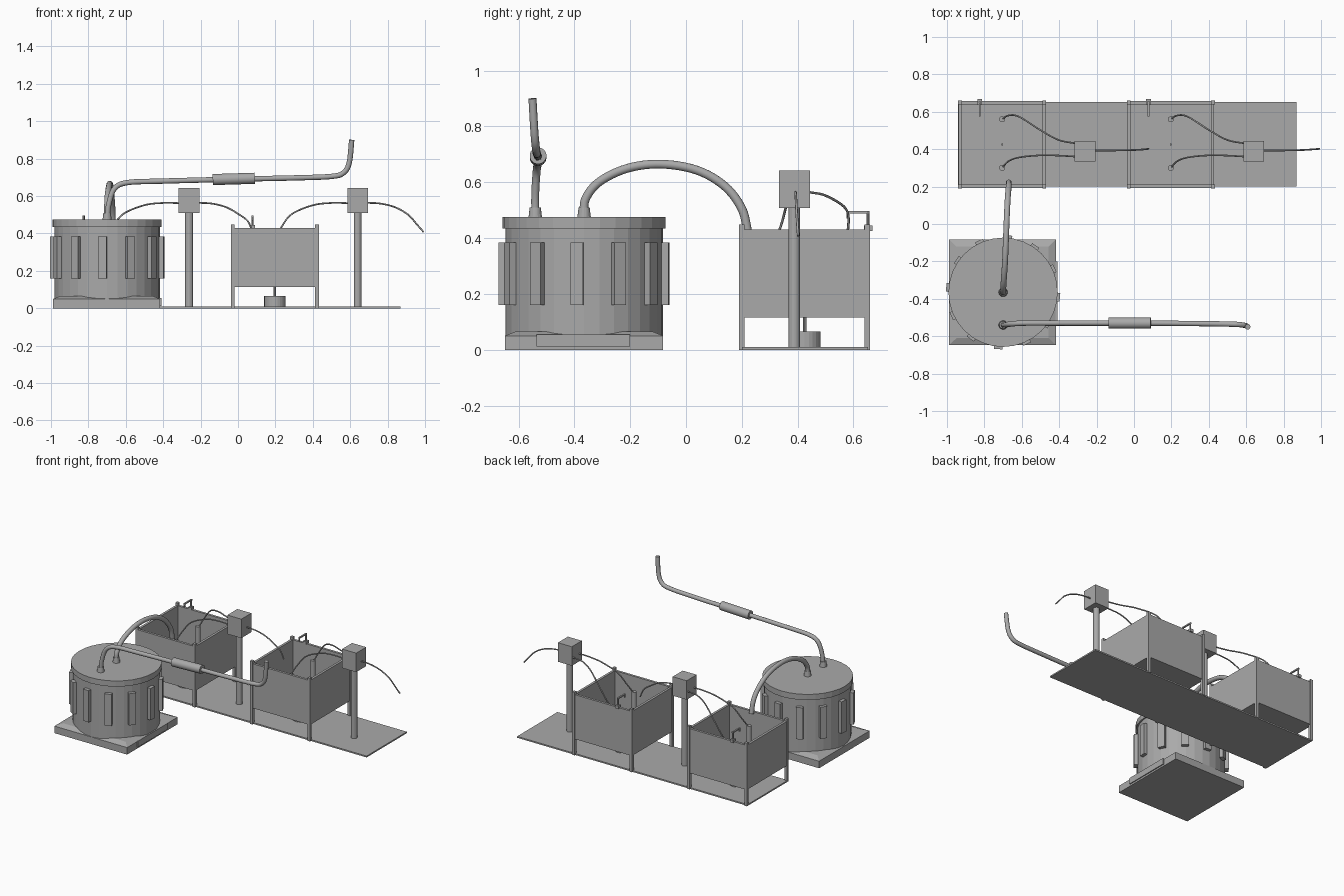
import bpy, bmesh, math
from mathutils import Vector

if "Cube" in bpy.data.objects:
    bpy.data.objects.remove(bpy.data.objects["Cube"])

grey = bpy.data.materials.new("plain grey")
grey.diffuse_color = (0.4, 0.4, 0.4, 1)
grey.use_nodes = True
grey.node_tree.nodes["Principled BSDF"].inputs["Base Color"].default_value = grey.diffuse_color


def finish(name, bm, smooth=False):
    me = bpy.data.meshes.new(name)
    bmesh.ops.recalc_face_normals(bm, faces=bm.faces)
    bm.to_mesh(me)
    bm.free()
    for p in me.polygons:
        p.use_smooth = smooth and len(p.vertices) == 4
    me.materials.append(grey)
    ob = bpy.data.objects.new(name, me)
    bpy.context.collection.objects.link(ob)
    return ob


def box(name, x0, x1, y0, y1, z0, z1):
    bm = bmesh.new()
    bmesh.ops.create_cube(bm, size=1)
    for v in bm.verts:
        v.co = ((x0, x1)[v.co.x > 0], (y0, y1)[v.co.y > 0], (z0, z1)[v.co.z > 0])
    return finish(name, bm)


def cyl(name, x, y, z0, z1, r, n=16, r2=None):
    bm = bmesh.new()
    bmesh.ops.create_cone(bm, cap_ends=True, segments=n, radius1=r,
                          radius2=r if r2 is None else r2, depth=z1 - z0)
    bmesh.ops.translate(bm, verts=bm.verts, vec=(x, y, (z0 + z1) / 2))
    return finish(name, bm)


def tube(name, pts, r, n=12, steps=6):
    """Round tube swept along a smooth path through the points."""
    P = [Vector(p) for p in pts]
    P = [2 * P[0] - P[1]] + P + [2 * P[-1] - P[-2]]
    path = []
    for i in range(1, len(P) - 2):
        a, b, c, d = P[i - 1:i + 3]
        for k in range(steps):
            t = k / steps
            path.append(0.5 * (2 * b + (c - a) * t + (2 * a - 5 * b + 4 * c - d) * t * t
                               + (3 * b - a - 3 * c + d) * t ** 3))
    path.append(P[-2])
    bm = bmesh.new()
    rings, side = [], None
    for i, p in enumerate(path):
        t = (path[min(i + 1, len(path) - 1)] - path[max(i - 1, 0)]).normalized()
        side = t.orthogonal() if side is None else side - t * side.dot(t)
        side.normalize()
        up = t.cross(side)
        rings.append([bm.verts.new(p + r * (math.cos(a) * side + math.sin(a) * up))
                      for a in (2 * math.pi * k / n for k in range(n))])
    for A, B in zip(rings, rings[1:]):
        for k in range(n):
            bm.faces.new((A[k], A[(k + 1) % n], B[(k + 1) % n], B[k]))
    bm.faces.new(rings[0])
    bm.faces.new(rings[-1])
    return finish(name, bm, True)


# large round vessel on a square base
CX, CY = -0.70, -0.365
box("vessel_base", -0.988, -0.417, -0.648, -0.082, 0, 0.05)
cap = box("vessel_base_slope", -0.988, -0.417, -0.648, -0.082, 0.05, 0.066)
for v in cap.data.vertices:
    if v.co.z > 0.06:
        v.co.x = CX + (v.co.x - CX) * 0.86
        v.co.y = CY + (v.co.y - CY) * 0.86
box("base_panel", -0.42, -0.41, -0.535, -0.2, 0.012, 0.055)
cyl("vessel_body", CX, CY, 0.05, 0.44, 0.282, 32)
cyl("vessel_lid", CX, CY, 0.435, 0.475, 0.292, 32)
for i in range(12):
    rib = box("vessel_rib", 0.262, 0.305, -0.023, 0.023, 0.16, 0.385)
    rib.location = (CX, CY, 0)
    rib.rotation_euler.z = math.radians(-5 + 30 * i)

# pipes leaving the lid
cyl("pipe_collar", CX, CY, 0.475, 0.51, 0.024, 16, 0.02)
cyl("pipe_collar", CX, -0.54, 0.475, 0.51, 0.024, 16, 0.02)
tube("transfer_pipe", [(-0.70, CY, 0.48), (-0.70, -0.36, 0.54), (-0.697, -0.31, 0.602),
                       (-0.69, -0.21, 0.65), (-0.685, -0.09, 0.665), (-0.68, 0.04, 0.643),
                       (-0.675, 0.14, 0.585), (-0.67, 0.2, 0.505), (-0.67, 0.222, 0.42)], 0.016)
tube("vent_pipe", [(-0.70, -0.54, 0.48), (-0.69, -0.54, 0.56), (-0.66, -0.535, 0.64),
                   (-0.59, -0.53, 0.672), (-0.4, -0.53, 0.68), (-0.02, -0.53, 0.69),
                   (0.3, -0.532, 0.697), (0.5, -0.535, 0.705), (0.565, -0.538, 0.725),
                   (0.595, -0.543, 0.78), (0.608, -0.55, 0.9)], 0.0145)
tube("inline_filter", [(-0.135, -0.53, 0.688), (0.09, -0.53, 0.695)], 0.03, 20, 1)

# long ground plate
box("ground_plate", -0.94, 0.87, 0.2, 0.652, 0, 0.01)

# two identical tank stations
for X in (-0.705, 0.197):
    x0, x1, y0, y1 = X - 0.235, X + 0.235, 0.19, 0.66
    # open tank: floor, four walls, four corner posts
    box("tank_floor", x0 + .004, x1 - .004, y0 + .004, y1 - .004, 0.115, 0.13)
    for a, b in ((x0 + .003, x0 + .02), (x1 - .02, x1 - .003)):
        box("tank_side_wall", a, b, y0 + .003, y1 - .003, 0.115, 0.43)
    for a, b in ((y0 + .003, y0 + .02), (y1 - .02, y1 - .003)):
        box("tank_end_wall", x0 + .02, x1 - .02, a, b, 0.115, 0.43)
    for px in (x0, x1 - .02):
        for py in (y0, y1 - .02):
            box("corner_post", px, px + .02, py, py + .02, 0, 0.448)
    # stirrer motor and shaft under the tank
    cyl("stirrer_motor", X, 0.425, 0.01, 0.066, 0.057, 24)
    cyl("stirrer_shaft", X, 0.425, 0.06, 0.17, 0.006, 8)
    # level sensor arm on the back wall
    sx = X - 0.12
    box("sensor_clamp", sx - .013, sx + .013, 0.637, 0.668, 0.425, 0.445)
    cyl("sensor_post", sx, 0.652, 0.43, 0.495, 0.006, 8)
    box("sensor_arm", sx - .005, sx + .005, 0.575, 0.658, 0.488, 0.497)
    box("sensor_tip", sx - .004, sx + .004, 0.575, 0.582, 0.47, 0.49)
    # control box on a pole
    bx = X + 0.443
    cyl("pole", bx, 0.388, 0.01, 0.515, 0.021)
    box("box_bottom", bx - .055, bx + .055, 0.333, 0.445, 0.508, 0.53)
    box("control_box", bx - .055, bx + .055, 0.333, 0.445, 0.53, 0.643)
    # standing pipes in the tank with hoses to the box
    for fy, path in ((0.56, (0.58, 0.574, 0.505, 0.45, 0.43)),
                     (0.30, (0.335, 0.356, 0.367, 0.366, 0.36))):
        cyl("dip_pipe", X, fy, 0.13, 0.375, 0.016)
        steps = zip((0.033, 0.09, 0.2, 0.3, 0.4), path, (0.43, 0.503, 0.55, 0.563, 0.562))
        tube("inlet_hose", [(X, fy, 0.36)] + [(X + a, b, c) for a, b, c in steps], 0.0045, 8)
    # outlet hose arching onward
    tube("outlet_hose", [(bx + .04, 0.393, 0.564), (bx + .12, 0.393, 0.56),
                         (bx + .2, 0.394, 0.54), (bx + .27, 0.396, 0.5),
                         (bx + .315, 0.399, 0.45 if X > 0 else 0.465),
                         (bx + (.352 if X > 0 else .285 + .045), 0.402, 0.408)
                         if X > 0 else (bx + .285, 0.4, 0.41)][:5]
         + [(bx + .352 if X > 0 else bx + .34, 0.402, 0.408)], 0.0045, 8)
    if X < 0:
        continue
